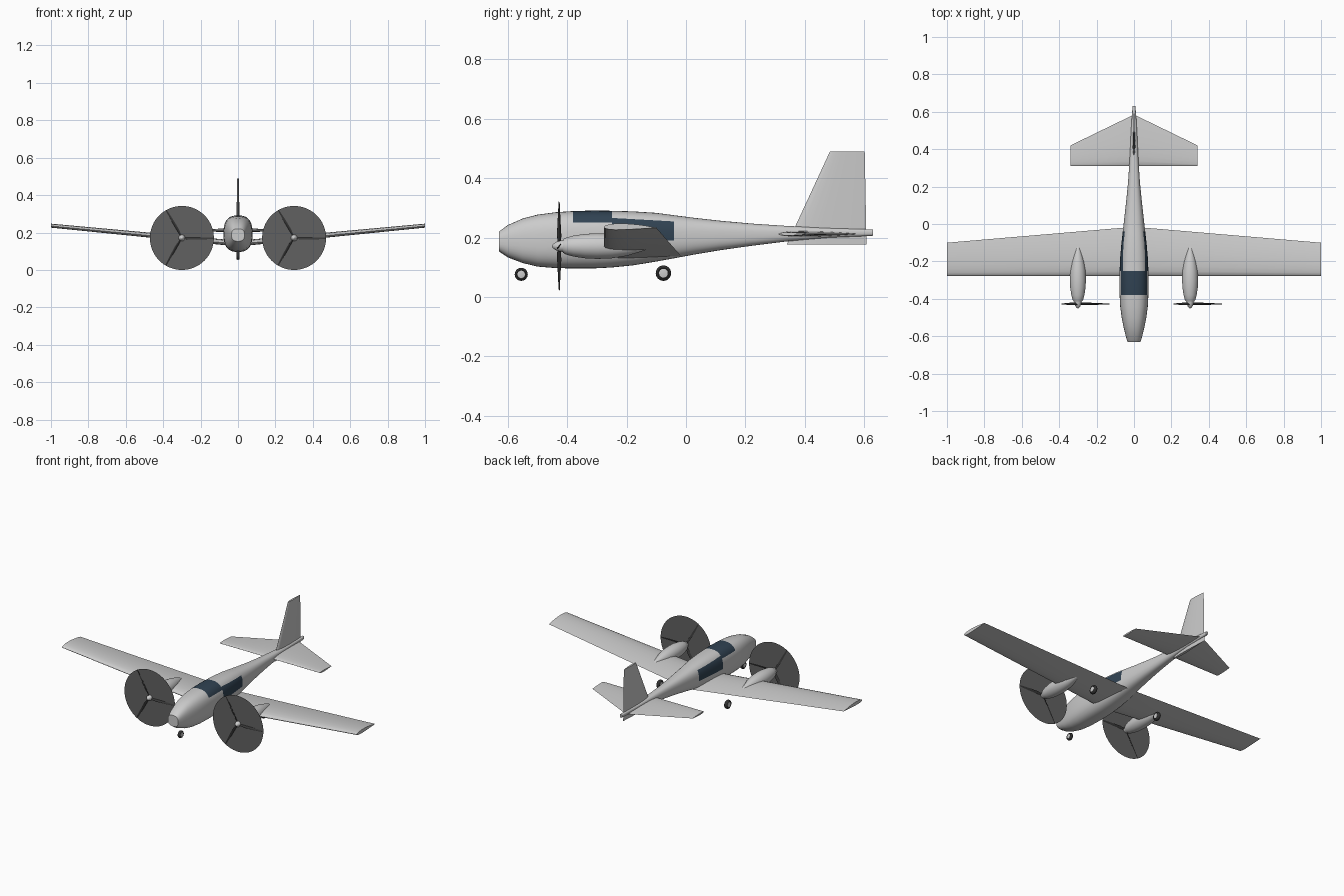
import bpy, bmesh, math
from mathutils import Vector, Matrix

old = bpy.data.objects.get("Cube")
if old:
    bpy.data.objects.remove(old)


def material(name, rgb):
    m = bpy.data.materials.new(name)
    m.use_nodes = True
    m.diffuse_color = (*rgb, 1)
    bsdf = next(n for n in m.node_tree.nodes if n.type == 'BSDF_PRINCIPLED')
    bsdf.inputs["Base Color"].default_value = (*rgb, 1)
    return m


BODY = material("light grey paint", (0.6, 0.6, 0.6))
GLASS = material("dark blue glass", (0.03, 0.055, 0.085))
DISC = material("propeller blur grey", (0.12, 0.12, 0.12))
BLADE = material("blade charcoal", (0.04, 0.04, 0.04))
TYRE = material("tyre black", (0.03, 0.03, 0.03))


def finish(name, bm, *mats, angle=40):
    bmesh.ops.recalc_face_normals(bm, faces=bm.faces)
    mesh = bpy.data.meshes.new(name)
    bm.to_mesh(mesh)
    bm.free()
    ob = bpy.data.objects.new(name, mesh)
    bpy.context.collection.objects.link(ob)
    for m in mats:
        mesh.materials.append(m)
    bpy.ops.object.select_all(action='DESELECT')
    ob.select_set(True)
    bpy.context.view_layer.objects.active = ob
    bpy.ops.object.shade_smooth_by_angle(angle=math.radians(angle))
    return ob


def loft(rings, bm=None):
    """Skin a list of equal closed rings and cap both ends."""
    bm = bm or bmesh.new()
    vs = [[bm.verts.new(p) for p in r] for r in rings]
    n = len(vs[0])
    for a, b in zip(vs, vs[1:]):
        for i in range(n):
            j = (i + 1) % n
            bm.faces.new((a[i], a[j], b[j], b[i]))
    bm.faces.new(vs[0])
    bm.faces.new(vs[-1])
    return bm


def foil_ring(le, te, up, thick, camber=0.0, steps=10):
    """Aerofoil section from leading to trailing edge."""
    le, te, up = Vector(le), Vector(te), Vector(up).normalized()
    chord = (te - le).length

    def pt(t, side):
        h = 5 * thick * (0.297 * t ** 0.5 - 0.126 * t - 0.352 * t * t
                         + 0.284 * t ** 3 - 0.103 * t ** 4)
        return le.lerp(te, t) + up * chord * (side * h + 4 * camber * t * (1 - t))
    ts = [0.5 - 0.5 * math.cos(math.pi * i / steps) for i in range(steps + 1)]
    return [pt(t, 1) for t in reversed(ts)] + [pt(t, -1) for t in ts[1:-1]]


def spin(profile, centre, axis, n=32):
    """Rings of (offset, radius) turned about the x or y axis."""
    rings = []
    for off, r in profile:
        ring = []
        for i in range(n):
            a = math.tau * i / n
            c, s = r * math.cos(a), r * math.sin(a)
            ring.append(Vector(centre) + Vector((off, c, s) if axis == 'x' else (c, off, s)))
        rings.append(ring)
    return rings


# Fuselage: y, bottom z, top z, half width
stations = [
    (-.63, .153, .22, .035), (-.60, .133, .242, .044), (-.55, .114, .264, .056),
    (-.50, .102, .277, .066), (-.44, .097, .285, .074), (-.38, .096, .289, .077),
    (-.31, .096, .291, .078), (-.25, .099, .290, .077), (-.18, .106, .288, .074),
    (-.10, .119, .283, .067), (-.04, .130, .275, .060), (.03, .143, .266, .052),
    (.12, .158, .256, .042), (.22, .172, .247, .032), (.34, .187, .239, .024),
    (.48, .199, .232, .017), (.63, .206, .227, .008)]


def body_ring(y, z0, z1, w, n=40, power=2.6):
    ring = []
    for i in range(n):
        a = math.tau * i / n
        c, s = math.cos(a), math.sin(a)
        x = math.copysign(abs(c) ** (2 / power), c) * w
        z = math.copysign(abs(s) ** (2 / power), s) * (z1 - z0) / 2
        ring.append((x, y, (z0 + z1) / 2 + z))
    return ring


bm = loft([body_ring(*s) for s in stations])


def cut(y0, y1, co, normal):
    faces = [f for f in bm.faces if y0 < f.calc_center_median().y < y1]
    geom = faces + list({e for f in faces for e in f.edges} | {v for f in faces for v in f.verts})
    bmesh.ops.bisect_plane(bm, geom=geom, plane_co=co, plane_no=normal)


# Windscreen over the top, side windows behind it
slope = Vector((0, 0.057, 1))
sill = Vector((0, -0.25, 0.266))
cut(-.38, -.25, (0, 0, 0.25), (0, 0, 1))
cut(-.25, -.04, sill, slope)
cut(-.25, -.04, (0, 0, 0.19), (0, 0, 1))
for f in bm.faces:
    c = f.calc_center_median()
    screen = -.38 < c.y < -.25 and c.z > 0.25
    side = -.25 < c.y < -.04 and c.z > 0.19 and (c - sill).dot(slope) < 0
    f.material_index = int(screen or side)
finish("fuselage", bm, BODY, GLASS)

# Main wing with dihedral
UP = (0, 0, 1)
tip = [foil_ring((s, -.277, .235), (s, -.1, .233), UP, .12, .015) for s in (-1, 1)]
root = foil_ring((0, -.277, .138), (0, -.015, .136), UP, .12, .015)
finish("wing", loft([tip[0], root, tip[1]]), BODY)

# Tailplane and fin
tip = [foil_ring((s * .34, .31, .212), (s * .34, .42, .212), UP, .09) for s in (-1, 1)]
root = foil_ring((0, .31, .212), (0, .585, .212), UP, .07)
finish("tailplane", loft([tip[0], root, tip[1]]), BODY)
finish("fin", loft([foil_ring((0, .34, .177), (0, .608, .177), (1, 0, 0), .06),
                    foil_ring((0, .485, .49), (0, .602, .49), (1, 0, 0), .1)]), BODY)

# Engines and propellers
PROP_Y, PROP_Z, PROP_R = -.427, .171, .171
for side, x in (("left", .3), ("right", -.3)):
    hub = Vector((x, 0, PROP_Z))
    finish(side + "_nacelle", loft(spin(
        [(-.415, .022), (-.405, .028), (-.38, .035), (-.34, .041), (-.3, .043), (-.25, .041),
         (-.2, .033), (-.15, .018), (-.125, .009), (-.11, .001)], hub, 'y')), BODY)
    finish(side + "_spinner", loft(spin(
        [(-.452, .001), (-.448, .007), (-.438, .014), (-.425, .018), (-.412, .02)],
        hub, 'y', 24)), BODY)

    bm = bmesh.new()
    place = Matrix.Translation((x, PROP_Y, PROP_Z)) @ Matrix.Rotation(math.pi / 2, 4, 'X')
    bmesh.ops.create_circle(bm, cap_ends=True, segments=64, radius=PROP_R, matrix=place)
    finish(side + "_propeller_disc", bm, DISC)

    bm = bmesh.new()
    for k in range(3):
        turn = Matrix.Translation((x, PROP_Y, PROP_Z)) @ Matrix.Rotation(math.tau * k / 3, 4, 'Y')
        rings = []
        for r, chord, pitch in ((.01, .016, 50), (.05, .024, 36), (.11, .019, 26), (.17, .01, 20)):
            p = math.radians(pitch)
            half = Vector((0, math.sin(p), math.cos(p))) * chord / 2
            mid = Vector((r, 0, 0))
            ring = foil_ring(mid - half, mid + half, (0, math.cos(p), -math.sin(p)), .2, steps=6)
            rings.append([turn @ v for v in ring])
        loft(rings, bm)
    finish(side + "_propeller_blades", bm, BLADE)

# Wheels: rounded tyre with a pale hub
for name, x, y, z, r in (("nose", 0, -.555, .076, .022),
                         ("left_main", .23, -.076, .08, .026),
                         ("right_main", -.23, -.076, .08, .026)):
    w = r * .42
    finish(name + "_tyre", loft(spin(
        [(-w * .8, r * .55), (-w, r * .7), (-w * .8, r * .88), (-w * .35, r), (w * .35, r),
         (w * .8, r * .88), (w, r * .7), (w * .8, r * .55)], (x, y, z), 'x', 28)), TYRE)
    finish(name + "_hub", loft(spin(
        [(-w, r * .3), (-w * .9, r * .56), (w * .9, r * .56), (w, r * .3)],
        (x, y, z), 'x', 24)), BODY)
